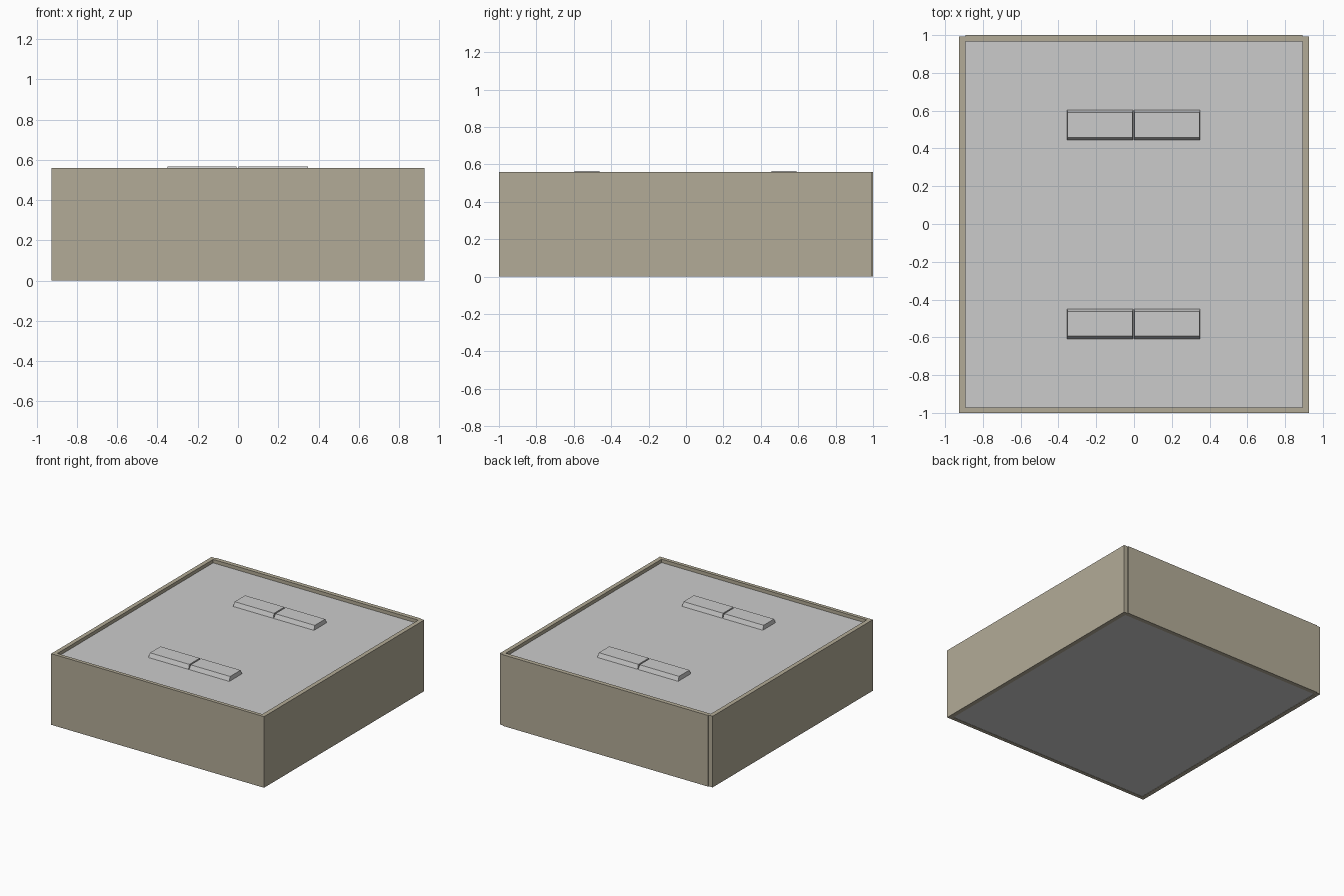
import bpy, bmesh

if "Cube" in bpy.data.objects:
    bpy.data.objects.remove(bpy.data.objects["Cube"])

brown = bpy.data.materials.new("brown_wood")
brown.diffuse_color = (0.45, 0.41, 0.31, 1)
brown.use_nodes = True
brown.node_tree.nodes["Principled BSDF"].inputs["Base Color"].default_value = brown.diffuse_color


def mesh_object(name, bm, mat=None):
    mesh = bpy.data.meshes.new(name)
    bmesh.ops.recalc_face_normals(bm, faces=bm.faces)
    bm.to_mesh(mesh)
    bm.free()
    ob = bpy.data.objects.new(name, mesh)
    bpy.context.collection.objects.link(ob)
    if mat:
        mesh.materials.append(mat)
    return ob


def block(name, x, y, z, mat=None, taper_x=0.0, taper_y=0.0):
    """Box between (min, max) ranges, its top edges drawn in by the tapers."""
    bm = bmesh.new()
    bmesh.ops.create_cube(bm, size=1)
    for v in bm.verts:
        top = v.co.z > 0
        sx, sy = (1 if v.co.x > 0 else -1), (1 if v.co.y > 0 else -1)
        v.co = (x[sx > 0] - sx * taper_x * top,
                y[sy > 0] - sy * taper_y * top,
                z[top])
    return mesh_object(name, bm, mat)


H = 0.56      # frame height
W = 0.927     # half width
IN = 0.893    # inner half width
FLOOR = 0.533  # level of the recessed grey surface

# Frame boards: the back board stands slightly proud of the side ends
block("left_board", (-W, -IN), (-1, 0.993), (0, H), brown)
block("right_board", (IN, W), (-1, 0.993), (0, H), brown)
block("front_board", (-IN, IN), (-1, -0.972), (0, H), brown)
block("back_board", (-IN, IN), (0.966, 1), (0, H), brown)

# Grey filling, just below the rim
block("filling", (-IN, IN), (-0.972, 0.966), (0.002, FLOOR))

# Two rows of paired raised slabs with bevelled sides
for row, y0 in (("front", -0.608), ("back", 0.445)):
    for side, x in (("left", (-0.354, -0.005)), ("right", (0.0, 0.35))):
        block(f"{row}_{side}_slab", x, (y0, y0 + 0.158), (FLOOR, 0.566),
              taper_x=0.003, taper_y=0.014)
